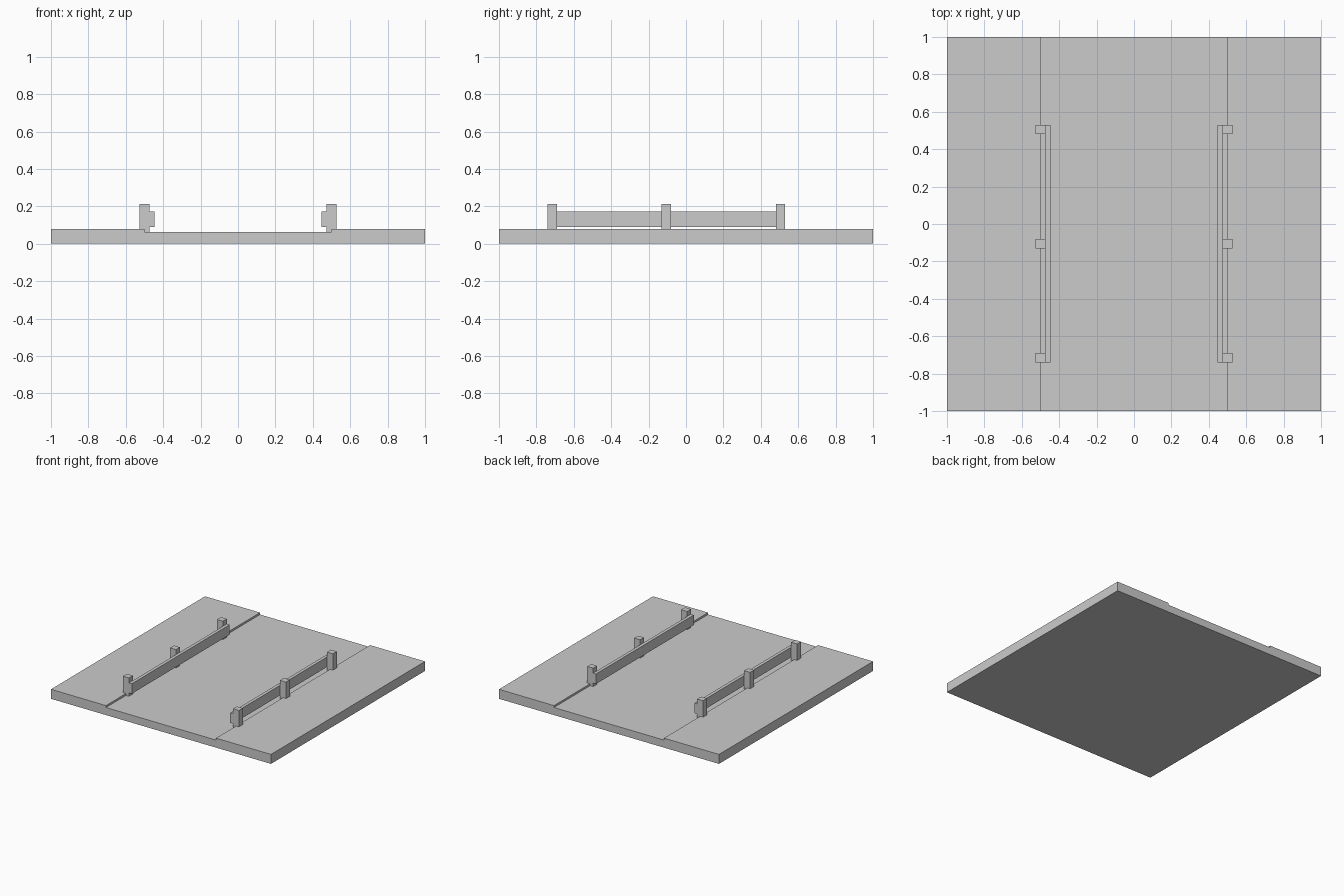
import bpy

if "Cube" in bpy.data.objects:
    bpy.data.objects.remove(bpy.data.objects["Cube"])


def box(name, x, y, z):
    """Box from (min, max) ranges on each axis."""
    verts = [(a, b, c) for c in z for b in y for a in x]
    faces = [(0, 2, 3, 1), (4, 5, 7, 6), (0, 1, 5, 4),
             (2, 6, 7, 3), (0, 4, 6, 2), (1, 3, 7, 5)]
    return add(name, verts, faces)


def add(name, verts, faces):
    mesh = bpy.data.meshes.new(name)
    mesh.from_pydata(verts, [], faces)
    obj = bpy.data.objects.new(name, mesh)
    bpy.context.collection.objects.link(obj)
    return obj


def mirror_x(obj):
    obj.modifiers.new("mirror", 'MIRROR').use_axis[0] = True


# Road slab with raised pavements: one cross-section extruded along y
ROAD_Z, CURB_Z = 0.062, 0.078
profile = [(-1, 0), (1, 0), (1, CURB_Z), (0.5, CURB_Z), (0.5, ROAD_Z),
           (-0.5, ROAD_Z), (-0.5, CURB_Z), (-1, CURB_Z)]
n = len(profile)
verts = [(x, y, z) for y in (-1, 1) for x, z in profile]
faces = [tuple(range(n)), tuple(reversed(range(n, 2 * n)))]
faces += [(i, i + n, (i + 1) % n + n, (i + 1) % n) for i in range(n)]
add("road_slab", verts, faces)

# Guard rail posts straddling the kerb line, mirrored to both sides
for i, y in enumerate((-0.715, -0.105, 0.505)):
    post = box(f"rail_post_{i + 1}", (0.473, 0.527),
               (y - 0.025, y + 0.025), (ROAD_Z, 0.213))
    mirror_x(post)

# Guard rail planks on the road side of the posts
rail = box("guard_rail", (0.447, 0.473), (-0.74, 0.53), (0.09, 0.172))
mirror_x(rail)
